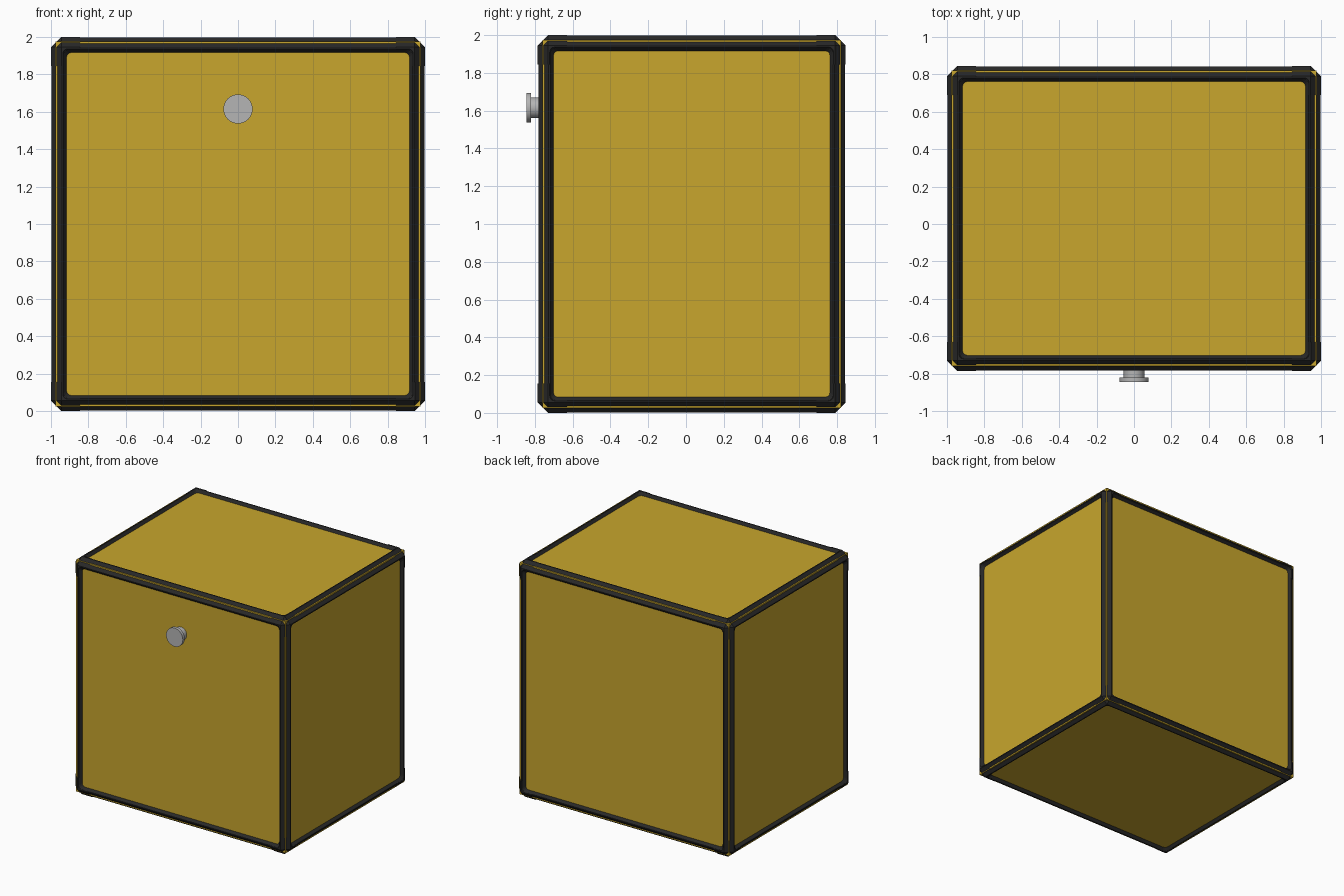
import bpy, bmesh, itertools
from mathutils import Vector, Matrix

cube = bpy.data.objects.get("Cube")
if cube:
    bpy.data.objects.remove(cube)

CENTRE = Vector((0, 0.03, 1))
HALF = Vector((1, 0.815, 1))
RECESS = 0.025      # panel depth below the frame
CORNER = 0.155      # length of a corner cap


def material(name, rgb):
    m = bpy.data.materials.new(name)
    m.use_nodes = True
    m.diffuse_color = (*rgb, 1)
    m.node_tree.nodes["Principled BSDF"].inputs["Base Color"].default_value = (*rgb, 1)
    return m


mustard = material("mustard_panel", (0.58, 0.38, 0.026))
black = material("black_frame", (0.021, 0.021, 0.021))
grey = material("grey_metal", (0.46, 0.46, 0.46))


def finish(bm, name, mat):
    bmesh.ops.recalc_face_normals(bm, faces=bm.faces[:])
    mesh = bpy.data.meshes.new(name)
    bm.to_mesh(mesh)
    bm.free()
    mesh.materials.append(mat)
    ob = bpy.data.objects.new(name, mesh)
    bpy.context.collection.objects.link(ob)
    return ob


def box(half):
    bm = bmesh.new()
    bmesh.ops.create_cube(bm, size=2)
    bmesh.ops.scale(bm, vec=half, verts=bm.verts[:])
    bmesh.ops.translate(bm, vec=CENTRE, verts=bm.verts[:])
    return bm


def big_faces(bm):
    return [f for f in bm.faces if f.calc_area() > 1]


def frame_shell(shrink):
    """Chamfered box whose six sides are opened by rounded, sloped cut-outs."""
    bm = box(HALF - Vector((shrink,) * 3))
    bmesh.ops.bevel(bm, geom=bm.edges[:], offset=0.055, offset_type='OFFSET',
                    segments=1, affect='EDGES')
    bmesh.ops.inset_individual(bm, faces=big_faces(bm), thickness=0.012)
    bmesh.ops.inset_individual(bm, faces=big_faces(bm), thickness=0.032, depth=-0.03)
    # Round the opening corners
    floors = big_faces(bm)
    walls = {e for f in floors for v in f.verts for e in v.link_edges
             if f not in e.link_faces}
    bmesh.ops.bevel(bm, geom=list(walls), offset=0.022, offset_type='OFFSET',
                    segments=3, profile=0.5, affect='EDGES')
    bmesh.ops.recalc_face_normals(bm, faces=bm.faces[:])
    bmesh.ops.delete(bm, geom=big_faces(bm), context='FACES')
    return bm


# Panelled body
finish(box(HALF - Vector((RECESS,) * 3)), "body_panels", mustard)

# Edge rails
finish(frame_shell(0.003), "edge_rails", black)

# Corner caps, slightly proud of the rails
for signs in itertools.product((-1, 1), repeat=3):
    bm = frame_shell(0)
    for axis, s in enumerate(signs):
        normal = Vector((0, 0, 0))
        normal[axis] = s
        bmesh.ops.bisect_plane(bm, geom=bm.verts[:] + bm.edges[:] + bm.faces[:],
                               plane_co=CENTRE + normal * (HALF[axis] - CORNER),
                               plane_no=normal, clear_inner=True)
    words = ("right", "left")[signs[0] > 0], ("front", "back")[signs[1] > 0], \
        ("bottom", "top")[signs[2] > 0]
    finish(bm, "corner_cap_" + "_".join(words), black)


# Door knob
def disc(name, radius, y0, y1):
    bm = bmesh.new()
    bmesh.ops.create_cone(bm, cap_ends=True, segments=32, radius1=radius,
                          radius2=radius, depth=y1 - y0)
    bmesh.ops.rotate(bm, matrix=Matrix.Rotation(1.5708, 3, 'X'), verts=bm.verts[:])
    bmesh.ops.translate(bm, vec=(0, (y0 + y1) / 2, 1.615), verts=bm.verts[:])
    ob = finish(bm, name, grey)
    bpy.ops.object.select_all(action='DESELECT')
    ob.select_set(True)
    bpy.context.view_layer.objects.active = ob
    bpy.ops.object.shade_smooth_by_angle()


disc("knob_stem", 0.055, -0.83, -0.755)
disc("knob_cap", 0.078, -0.845, -0.82)
